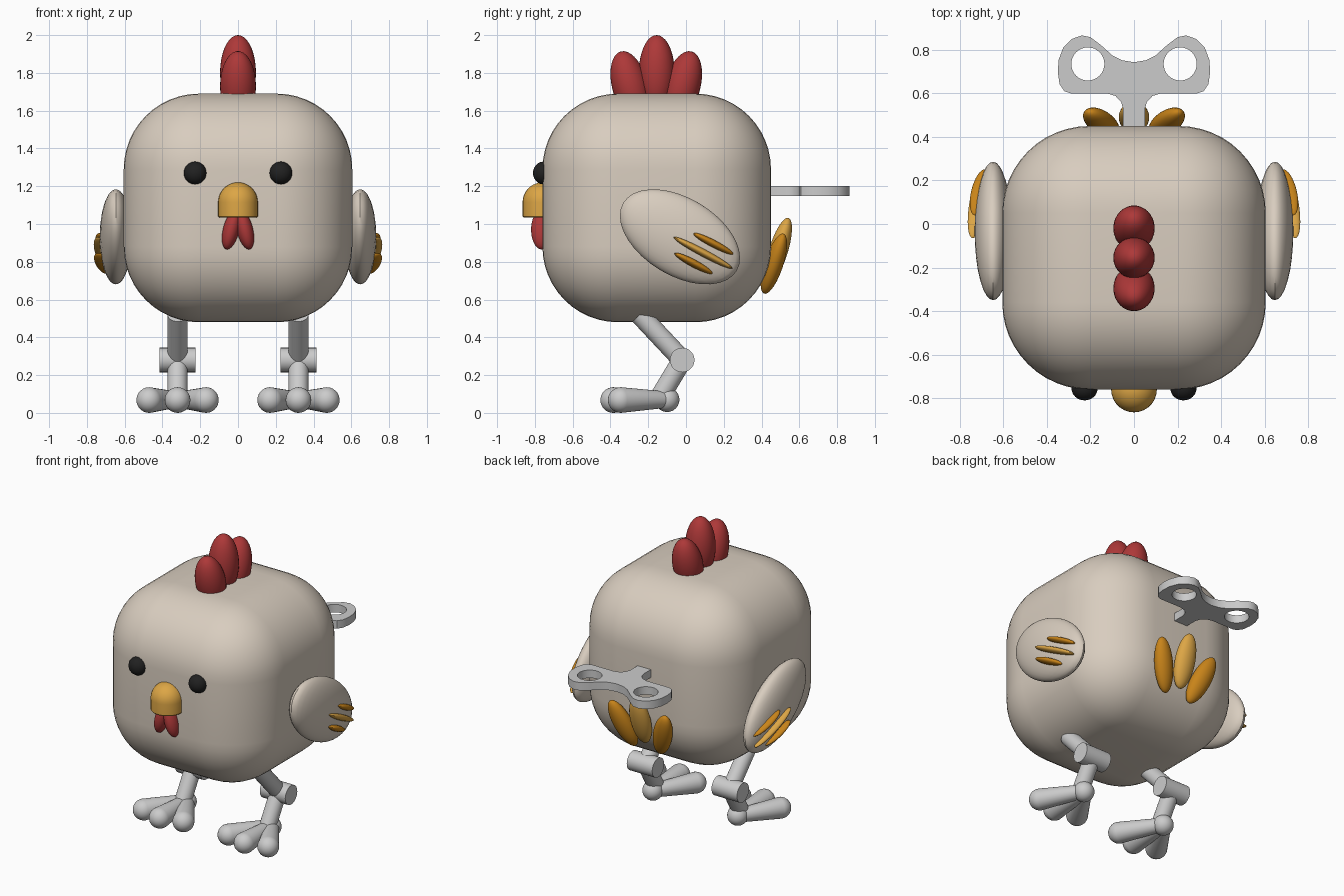
import bpy, bmesh
from math import radians, cos, sin, pi
from mathutils import Vector

if "Cube" in bpy.data.objects:
    bpy.data.objects.remove(bpy.data.objects["Cube"])


def mat(name, rgb):
    m = bpy.data.materials.new(name)
    m.diffuse_color = (*rgb, 1)
    m.use_nodes = True
    m.node_tree.nodes["Principled BSDF"].inputs["Base Color"].default_value = m.diffuse_color
    return m


CREAM = mat("cream", (0.69, 0.61, 0.52))
RED = mat("red", (0.42, 0.04, 0.04))
BLACK = mat("black", (0.015, 0.015, 0.015))
ORANGE = mat("orange", (0.58, 0.23, 0.01))
YELLOW = mat("yellow", (0.72, 0.38, 0.06))


def finish(name, bm, material=None):
    me = bpy.data.meshes.new(name)
    bm.normal_update()
    bm.to_mesh(me)
    bm.free()
    ob = bpy.data.objects.new(name, me)
    bpy.context.collection.objects.link(ob)
    if material:
        me.materials.append(material)
    bpy.ops.object.select_all(action='DESELECT')
    ob.select_set(True)
    bpy.context.view_layer.objects.active = ob
    bpy.ops.object.shade_smooth_by_angle(angle=radians(35))
    return ob


def ellipsoid(name, loc, radii, rot=(0, 0, 0), material=None):
    bm = bmesh.new()
    bmesh.ops.create_uvsphere(bm, u_segments=32, v_segments=18, radius=1)
    bmesh.ops.scale(bm, vec=radii, verts=bm.verts)
    ob = finish(name, bm, material)
    ob.location = loc
    ob.rotation_euler = [radians(a) for a in rot]
    return ob


def lathe(name, profile, loc, direction=(0, 0, 1), squash=1, material=None):
    """Revolve (radius, height) points about an axis aimed along direction."""
    bm = bmesh.new()
    vs = [bm.verts.new((r, 0, h)) for r, h in profile]
    es = [bm.edges.new(p) for p in zip(vs, vs[1:])]
    bmesh.ops.spin(bm, geom=vs + es, cent=(0, 0, 0), axis=(0, 0, 1), angle=2 * pi, steps=28)
    bmesh.ops.remove_doubles(bm, verts=bm.verts, dist=1e-5)
    bmesh.ops.recalc_face_normals(bm, faces=bm.faces)
    ob = finish(name, bm, material)
    ob.location = loc
    ob.rotation_euler = Vector(direction).to_track_quat('Z', 'Y').to_euler()
    return ob


def rod(name, a, b, r):
    d = Vector(b) - Vector(a)
    return lathe(name, [(0, 0), (r, 0), (r, d.length), (0, d.length)], a, d)


def toe(name, a, b, r0, r1):
    """Capsule that widens from r0 to r1."""
    d = Vector(b) - Vector(a)
    arc = [i * pi / 16 for i in range(9)]
    prof = [(r0 * sin(t), -r0 * cos(t)) for t in arc]
    prof += [(r1 * cos(t), d.length + r1 * sin(t)) for t in arc]
    return lathe(name, prof, a, d)


# Body: heavily rounded cube
bm = bmesh.new()
bmesh.ops.create_cube(bm, size=1.21)
bmesh.ops.bevel(bm, geom=bm.edges[:], offset=0.4, segments=12, profile=0.5, affect='EDGES')
body = finish("body", bm, CREAM)
body.location = (0, -0.155, 1.085)

# Comb
ellipsoid("comb_middle", (0, -0.155, 1.8), (0.095, 0.095, 0.2), material=RED)
for s, y in ((1, -0.296), (-1, -0.019)):
    ellipsoid("comb_side", (0, y, 1.73), (0.095, 0.095, 0.19), (s * 15, 0, 0), RED)

# Beak: dome over a short barrel, flat underneath
dome = [(0.105 * cos(i * pi / 20), 0.08 + 0.105 * sin(i * pi / 20)) for i in range(11)]
lathe("beak", [(0, 0), (0.1, 0), (0.105, 0.006)] + dome, (0, -0.76, 1.035), material=YELLOW)

# Tail, middle feather
ellipsoid("tail_middle", (0, 0.49, 0.86), (0.07, 0.05, 0.18), (-17, 0, 0), YELLOW)

for s, side in ((1, "right"), (-1, "left")):
    # Face
    ellipsoid("eye_" + side, (s * 0.227, -0.755, 1.27), (0.06, 0.055, 0.06), material=BLACK)
    ellipsoid("wattle_" + side, (s * 0.036, -0.765, 0.97), (0.043, 0.055, 0.107), (0, -s * 14, 0), RED)

    # Tail, side feathers
    ellipsoid("tail_" + side, (s * 0.15, 0.465, 0.79), (0.065, 0.05, 0.175), (-17, s * 20, 0), ORANGE)

    # Wing with three feather marks
    ellipsoid("wing_" + side, (s * 0.647, -0.032, 0.932), (0.085, 0.35, 0.205), (-31, 0, 0), CREAM)
    for a, b, x, m in (((-0.065, 0.93), (0.245, 0.765), 0.717, YELLOW),
                       ((0.04, 0.95), (0.25, 0.84), 0.708, ORANGE),
                       ((-0.06, 0.845), (0.14, 0.738), 0.716, ORANGE)):
        A = Vector((s * (x + 0.025), *a))
        B = Vector((s * (x - 0.025), *b))
        f = ellipsoid("wing_feather_" + side, (A + B) / 2, (0.04, (B - A).length / 2, 0.02), material=m)
        f.rotation_euler = (B - A).to_track_quat('Y', 'Z').to_euler()

    # Leg
    x = s * 0.32
    rod("upper_leg_" + side, (x, -0.02, 0.28), (x, -0.245, 0.52), 0.053)
    rod("knee_" + side, (x - 0.096, -0.02, 0.28), (x + 0.096, -0.02, 0.28), 0.065)
    rod("lower_leg_" + side, (x, -0.02, 0.28), (x, -0.14, 0.08), 0.053)

    # Foot
    ellipsoid("heel_" + side, (x, -0.1, 0.07), (0.065, 0.065, 0.065))
    toe("toe_middle_" + side, (x, -0.12, 0.07), (x, -0.385, 0.068), 0.045, 0.068)
    for t in (-1, 1):
        toe("toe_outer_" + side, (x + t * 0.02, -0.12, 0.07), (x + t * 0.15, -0.345, 0.068), 0.045, 0.068)

# Wind-up key: flat outline with two holes, extruded
half = [(0.05, 0.45), (0.05, 0.53), (0.06, 0.562), (0.085, 0.588), (0.125, 0.6), (0.29, 0.6),
        (0.32, 0.61), (0.342, 0.643), (0.35, 0.7), (0.346, 0.755), (0.325, 0.81), (0.285, 0.85),
        (0.24, 0.866), (0.2, 0.858), (0.15, 0.82), (0.1, 0.775), (0.055, 0.752), (0, 0.743)]
outline = half + [(-px, py) for px, py in half[-2::-1]]
holes = [[(c + 0.076 * cos(i * pi / 16), 0.735 + 0.076 * sin(i * pi / 16)) for i in range(32)]
         for c in (-0.212, 0.212)]
cu = bpy.data.curves.new("winding_key", 'CURVE')
cu.dimensions = '2D'
cu.fill_mode = 'BOTH'
cu.extrude = 0.027
for pts in [outline] + holes:
    sp = cu.splines.new('POLY')
    sp.points.add(len(pts) - 1)
    for p, (px, py) in zip(sp.points, pts):
        p.co = (px, py, 0, 1)
    sp.use_cyclic_u = True
key = bpy.data.objects.new("winding_key", cu)
key.location.z = 1.175
bpy.context.collection.objects.link(key)
bpy.ops.object.select_all(action='DESELECT')
key.select_set(True)
bpy.context.view_layer.objects.active = key
bpy.ops.object.convert(target='MESH')
bpy.ops.object.shade_smooth_by_angle(angle=radians(35))
